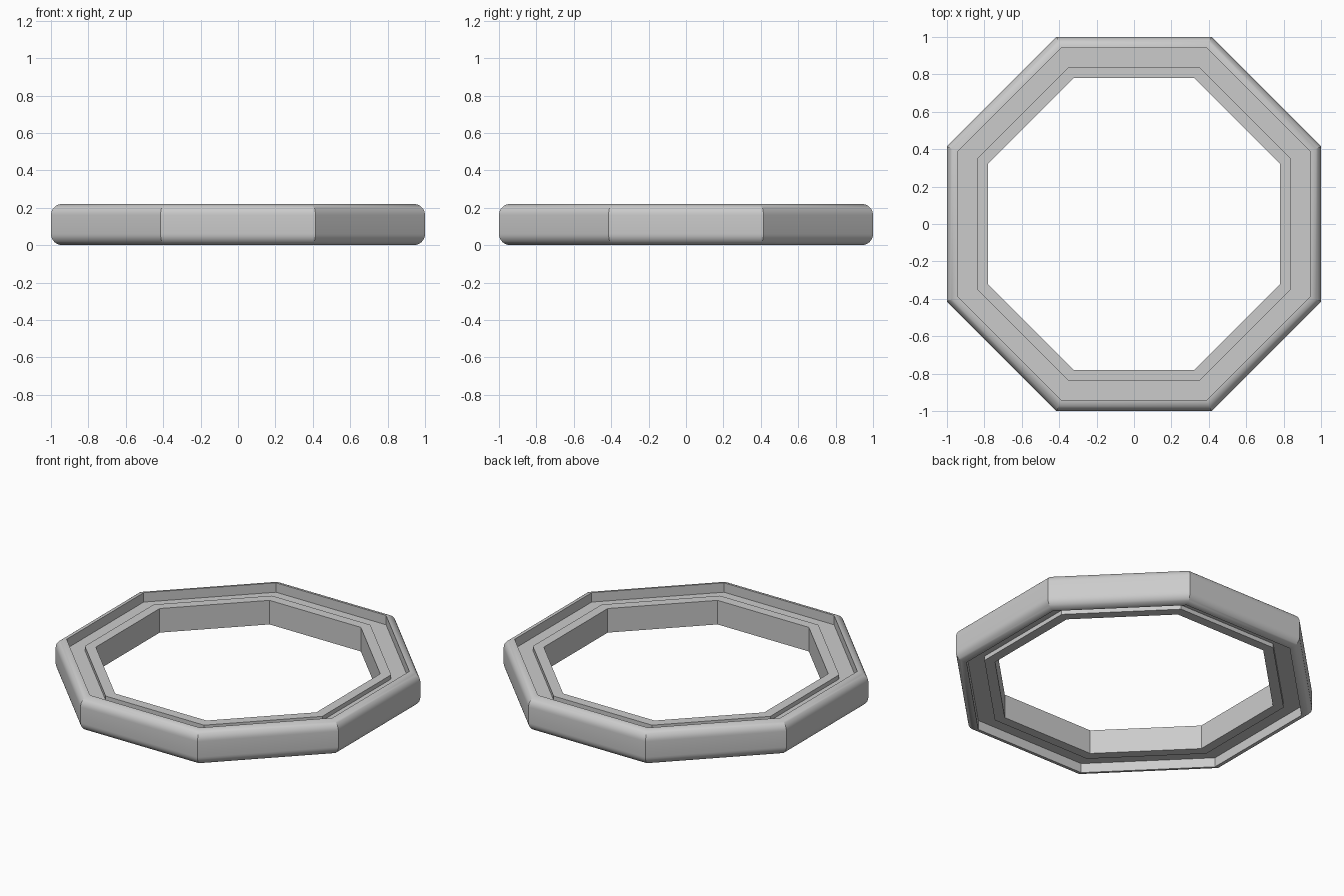
import bpy
import bmesh
import math

cube = bpy.data.objects.get("Cube")
if cube:
    bpy.data.objects.remove(cube, do_unlink=True)

SIDES = 8
HEIGHT = 0.22
ROUND = 0.06        # radius of the outer rim edges
INNER, LIP, RIM = 0.78, 0.84, 0.94
LIP_Z, FLOOR_Z = 0.187, 0.16
ARC_STEPS = 8

grey = bpy.data.materials.new("plain grey")
grey.use_nodes = True
colour = (0.6, 0.6, 0.6, 1.0)
grey.diffuse_color = colour
grey.node_tree.nodes["Principled BSDF"].inputs["Base Color"].default_value = colour

# Upper half of the cross-section: inner lip, groove floor, rounded rim
upper = [(INNER, LIP_Z), (LIP, LIP_Z), (LIP, FLOOR_Z), (RIM, FLOOR_Z)]
for i in range(ARC_STEPS + 1):
    a = math.pi / 2 * (1 - i / ARC_STEPS)
    upper.append((RIM + ROUND * math.cos(a), HEIGHT - ROUND + ROUND * math.sin(a)))

# The underside mirrors the top
profile = upper + [(r, HEIGHT - z) for r, z in reversed(upper)]

# Sweep the section around the octagon, starting at a corner
half = math.pi / SIDES
bm = bmesh.new()
verts = []
for r, z in profile:
    corner = r / math.cos(half)
    verts.append(bm.verts.new((corner * math.cos(half), corner * math.sin(half), z)))
edges = [bm.edges.new((v, verts[(i + 1) % len(verts)])) for i, v in enumerate(verts)]
bmesh.ops.spin(bm, geom=verts + edges, cent=(0, 0, 0), axis=(0, 0, 1),
               angle=math.tau, steps=SIDES, use_merge=True)
bmesh.ops.remove_doubles(bm, verts=bm.verts, dist=0.0001)
bmesh.ops.recalc_face_normals(bm, faces=bm.faces)

mesh = bpy.data.meshes.new("octagonal_ring")
bm.to_mesh(mesh)
bm.free()
mesh.materials.append(grey)
ring = bpy.data.objects.new("octagonal_ring", mesh)
bpy.context.collection.objects.link(ring)

# Smooth only the rounded rim
bpy.ops.object.select_all(action="DESELECT")
ring.select_set(True)
bpy.context.view_layer.objects.active = ring
bpy.ops.object.shade_smooth_by_angle(angle=math.radians(25))
